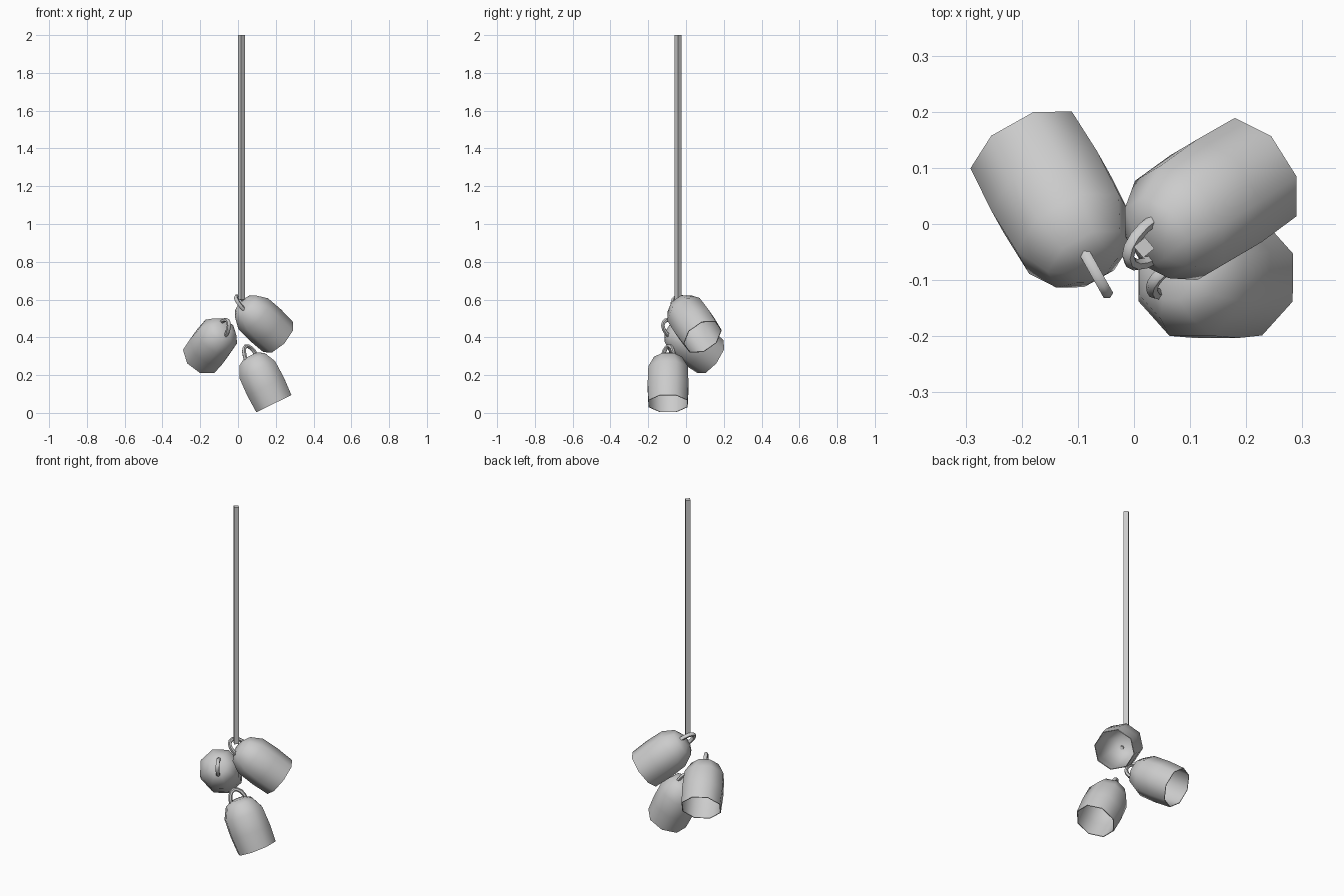
import bpy, bmesh, math
from mathutils import Vector, Matrix

if "Cube" in bpy.data.objects:
    bpy.data.objects.remove(bpy.data.objects["Cube"])

grey = bpy.data.materials.new("plain_grey")
grey.diffuse_color = (0.6, 0.6, 0.6, 1)
grey.use_nodes = True
grey.node_tree.nodes["Principled BSDF"].inputs["Base Color"].default_value = grey.diffuse_color


def make_object(name, bm, matrix, smooth):
    bmesh.ops.recalc_face_normals(bm, faces=bm.faces[:])
    me = bpy.data.meshes.new(name)
    bm.to_mesh(me)
    bm.free()
    me.materials.append(grey)
    ob = bpy.data.objects.new(name, me)
    ob.matrix_world = matrix
    bpy.context.collection.objects.link(ob)
    for p in me.polygons:
        p.use_smooth = smooth
    if smooth:
        bpy.ops.object.select_all(action='DESELECT')
        bpy.context.view_layer.objects.active = ob
        ob.select_set(True)
        bpy.ops.object.shade_smooth_by_angle(angle=math.radians(60))
    return ob


def bridge(bm, rings):
    n = len(rings[0])
    for a, b in zip(rings, rings[1:]):
        for i in range(n):
            j = (i + 1) % n
            bm.faces.new((a[i], a[j], b[j], b[i]))


# thin-walled bell: outside profile up to the crown, inside profile back down
OUTER = [(0.112, 0), (0.117, 0.10), (0.113, 0.20), (0.080, 0.262), (0.042, 0.283)]
WALL = 0.004


def bell_shell():
    bm = bmesh.new()

    def ring(r, z):
        return [bm.verts.new((r * math.cos(a), r * math.sin(a), z))
                for a in (math.pi / 8 + i * math.pi / 4 for i in range(8))]
    out = [ring(r, z) for r, z in OUTER]
    inn = [ring(r - WALL, max(0, z - WALL)) for r, z in OUTER]
    bridge(bm, out[::-1] + inn)
    bm.faces.new(out[-1])
    bm.faces.new(inn[-1])
    return bm


# hanging loop: six-sided tube swept along a half ellipse
def bell_loop(tube=0.011, steps=8):
    bm = bmesh.new()
    rings = []
    for k in range(steps + 1):
        a = math.pi * k / steps
        c = Vector((0.042 * math.cos(a), 0, 0.268 + 0.070 * math.sin(a)))
        n = Vector((0.070 * math.cos(a), 0, 0.042 * math.sin(a))).normalized()
        rings.append([bm.verts.new(c + tube * (n * math.cos(b) + Vector((0, 1, 0)) * math.sin(b)))
                      for b in (i * math.pi / 3 for i in range(6))])
    bridge(bm, rings)
    bm.faces.new(rings[0])
    bm.faces.new(rings[-1])
    return bm


def place(rim, up, side):
    z = Vector(up).normalized()
    x = Vector(side)
    x = (x - z * x.dot(z)).normalized()
    y = z.cross(x)
    m = Matrix((x, y, z)).transposed().to_4x4()
    m.translation = Vector(rim)
    return m


# rim centre, direction to crown, direction across the loop
BELLS = {
    "upper_bell": ((0.212, 0.088, 0.402), (-0.66, -0.43, 0.62), (0, -0.82, -0.57)),
    "left_bell": ((-0.19, 0.13, 0.298), (0.41, -0.73, 0.53), (0, 0, 1)),
    "lower_bell": ((0.19, -0.095, 0.049), (-0.44, 0, 0.9), (0.63, 0.7, 0.31)),
}
for name, (rim, up, side) in BELLS.items():
    m = place(rim, up, side)
    make_object(name, bell_shell(), m, True)
    make_object(name + "_loop", bell_loop(), m, True)

# square hanging rod, turned to a diamond
bm = bmesh.new()
bmesh.ops.create_cube(bm, size=1)
bmesh.ops.scale(bm, vec=(0.026, 0.026, 1.40), verts=bm.verts[:])
make_object("hanging_rod", bm,
            Matrix.Translation((0.018, -0.042, 1.30)) @ Matrix.Rotation(math.radians(40), 4, 'Z'), False)
